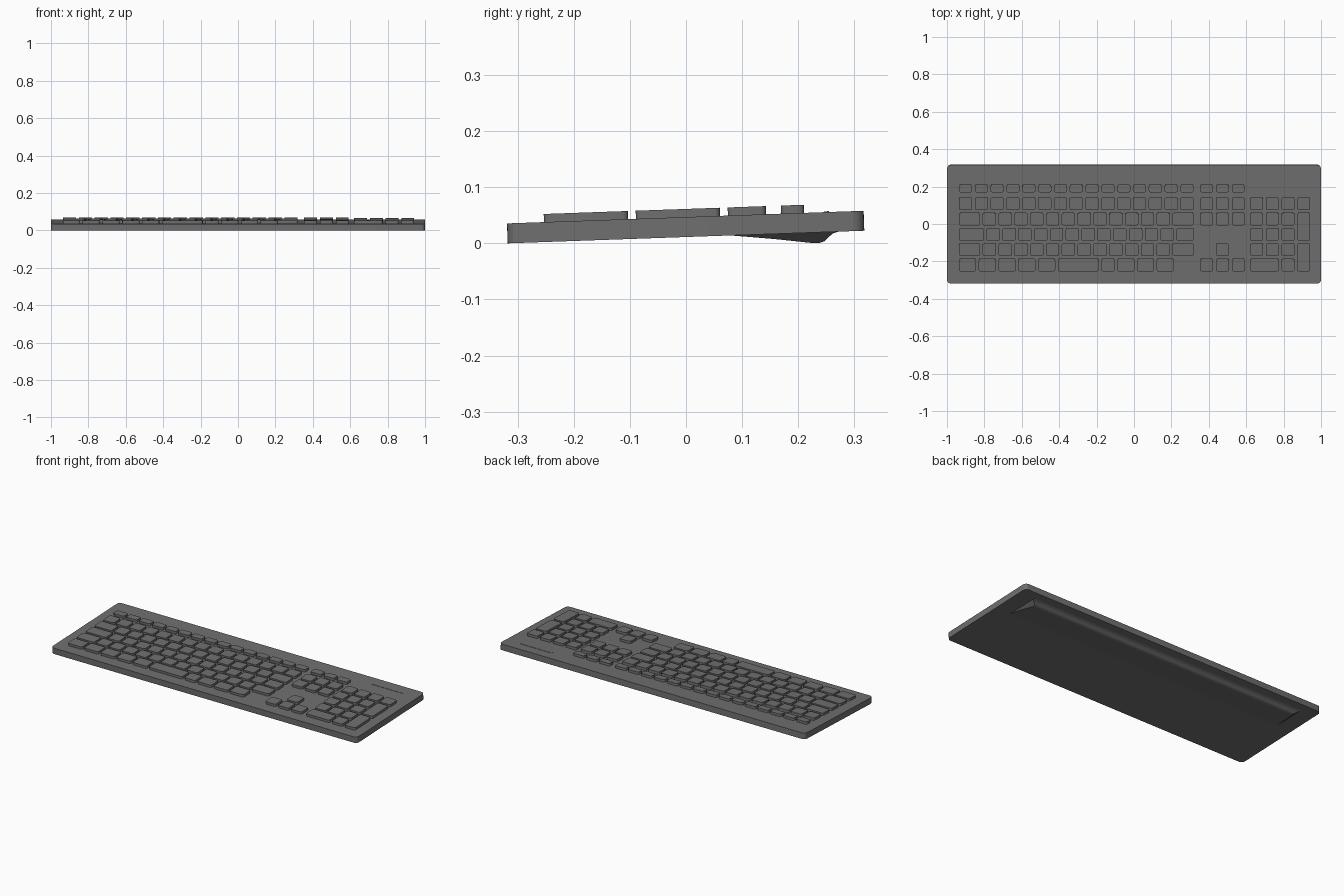
import bpy, bmesh, math
from mathutils import Matrix

if "Cube" in bpy.data.objects:
    bpy.data.objects.remove(bpy.data.objects["Cube"])

grey = bpy.data.materials.new("dark_grey")
grey.diffuse_color = (0.16, 0.16, 0.16, 1)
grey.use_nodes = True
grey.node_tree.nodes["Principled BSDF"].inputs["Base Color"].default_value = grey.diffuse_color

THICK = 0.0355          # body thickness
KEY_H = 0.0145          # key height above the deck
GAP = 0.0135            # gap between keys
TILT = Matrix.Translation((0, 0, 0.0113)) @ Matrix.Rotation(math.atan(0.0354), 4, 'X')


def finish(name, bm):
    bmesh.ops.recalc_face_normals(bm, faces=bm.faces)
    bmesh.ops.transform(bm, matrix=TILT, verts=bm.verts)
    me = bpy.data.meshes.new(name)
    bm.to_mesh(me)
    bm.free()
    me.materials.append(grey)
    ob = bpy.data.objects.new(name, me)
    bpy.context.collection.objects.link(ob)
    bpy.ops.object.select_all(action='DESELECT')
    ob.select_set(True)
    bpy.context.view_layer.objects.active = ob
    bpy.ops.object.shade_smooth_by_angle(angle=math.radians(30))
    return ob


def slab(bm, x0, x1, y0, y1, z0, z1, r, seg=4):
    """Prism with a rounded-rectangle outline."""
    corners = [(x1 - r, y1 - r, 0), (x0 + r, y1 - r, 90), (x0 + r, y0 + r, 180), (x1 - r, y0 + r, 270)]
    pts = []
    for cx, cy, a in corners:
        for i in range(seg + 1):
            t = math.radians(a + 90 * i / seg)
            pts.append((cx + r * math.cos(t), cy + r * math.sin(t)))
    lo = [bm.verts.new((x, y, z0)) for x, y in pts]
    hi = [bm.verts.new((x, y, z1)) for x, y in pts]
    bm.faces.new(lo[::-1])
    bm.faces.new(hi)
    n = len(pts)
    for i in range(n):
        j = (i + 1) % n
        bm.faces.new((lo[i], lo[j], hi[j], hi[i]))


# Body
bm = bmesh.new()
slab(bm, -1, 1, -0.318, 0.318, 0, THICK, 0.022, 6)
finish("keyboard_body", bm)

# Rows: y extents, front to back
ROW = {"function": (0.171, 0.212)}
for i, n in enumerate(("number", "upper", "home", "lower", "bottom")):
    top = 0.144 - 0.082 * i
    ROW[n] = (top - 0.068, top)


def key(bm, x0, x1, front, back=None):
    slab(bm, x0, x1, ROW[front][0], ROW[back or front][1], THICK - 0.004, THICK + KEY_H, 0.01)


# Main block: key widths in key units, each row 15 units long
U = (1.255 + GAP) / 15
layout = {
    "function": [1] * 15,
    "number": [1] * 15,
    "upper": [1.5] + [1] * 12 + [1.5],
    "home": [1.75] + [1] * 12 + [1.25],
    "lower": [1.5] + [1] * 12 + [1.5],
    "bottom": [1.25] * 5 + [2.75, 1] + [1.25] * 3,
}
for row, widths in layout.items():
    bm = bmesh.new()
    x = -0.936
    for w in widths:
        key(bm, x, x + w * U - GAP, row)
        x += w * U
    finish(row + "_row_keys", bm)

# Navigation and arrow keys
bm = bmesh.new()
nav = [(0.354 + i * 0.0845, 0.354 + i * 0.0845 + 0.069) for i in range(3)]
for row in ("function", "number", "upper", "bottom"):
    for a, b in nav:
        key(bm, a, b, row)
key(bm, *nav[1], "lower")
finish("navigation_keys", bm)

# Number pad, with two tall keys and a wide zero
bm = bmesh.new()
pad = [(0.621 + i * 0.084, 0.621 + i * 0.084 + 0.069) for i in range(4)]
for c in pad:
    key(bm, *c, "number")
for row in ("upper", "home", "lower"):
    for c in pad[:3]:
        key(bm, *c, row)
key(bm, *pad[3], "home", "upper")
key(bm, *pad[3], "bottom", "lower")
key(bm, pad[0][0], pad[1][1], "bottom")
key(bm, *pad[2], "bottom")
finish("number_pad_keys", bm)

# Thin indicator strip on the deck
bm = bmesh.new()
slab(bm, 0.697, 0.905, 0.247, 0.256, THICK - 0.002, THICK + 0.0015, 0.004)
finish("indicator_strip", bm)

# Rear foot: a wedge ridge under the back edge, tapered at its ends
profile = [(0.08, 0.002), (0.08, 0), (0.16, -0.0095), (0.225, -0.0187), (0.236, -0.0193),
           (0.246, -0.0165), (0.254, -0.009), (0.262, -0.003), (0.272, 0), (0.272, 0.002)]
bm = bmesh.new()
ends = []
for s in (-1, 1):
    ends.append([bm.verts.new((s * (0.905 + min(z, 0) * 1.5), y, z)) for y, z in profile])
    bm.faces.new(ends[-1])
for i in range(len(profile)):
    j = (i + 1) % len(profile)
    bm.faces.new((ends[0][i], ends[0][j], ends[1][j], ends[1][i]))
finish("rear_foot", bm)
